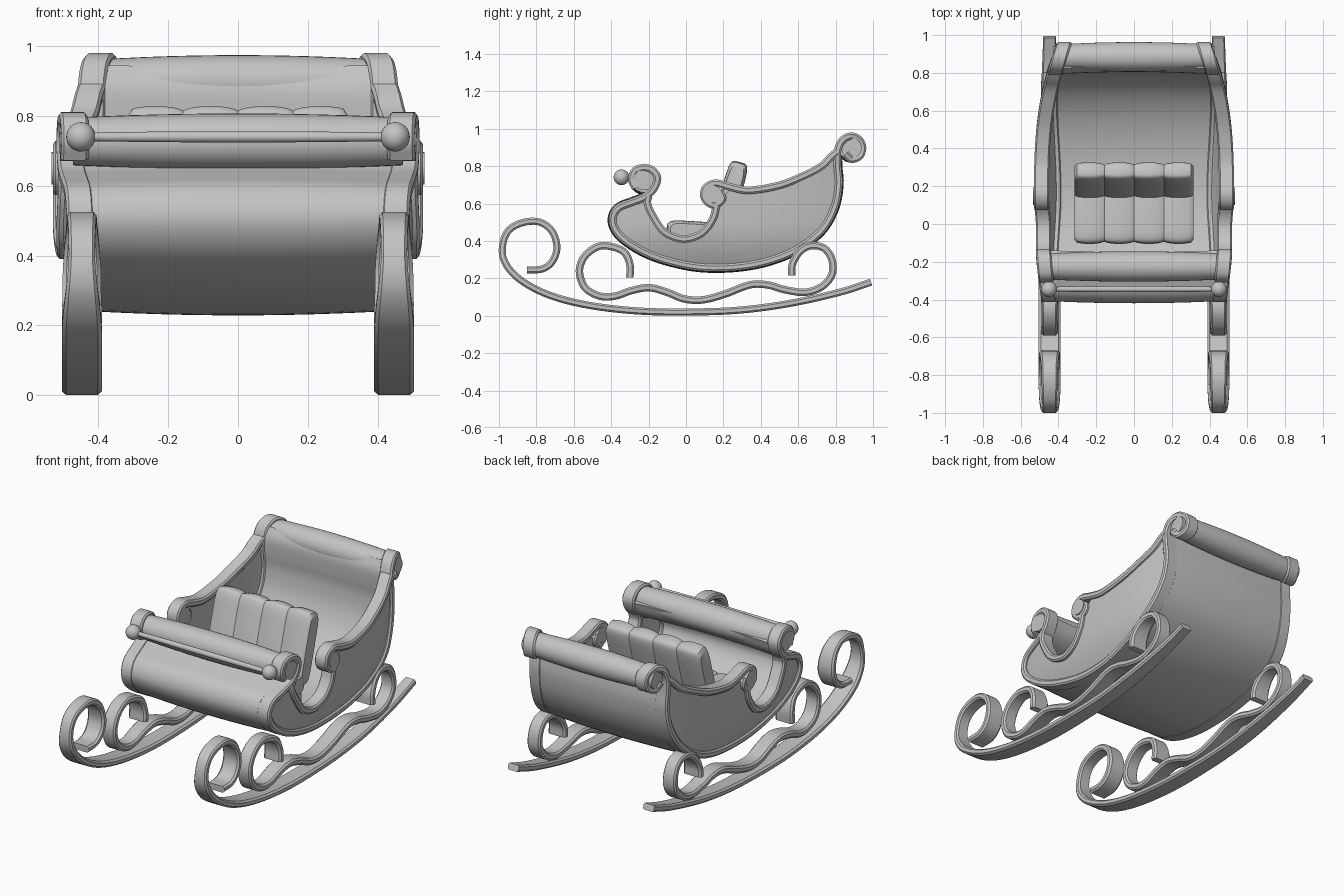
import bpy, bmesh, math
from mathutils import Vector

cube = bpy.data.objects.get("Cube")
if cube:
    bpy.data.objects.remove(cube, do_unlink=True)

grey = bpy.data.materials.new("plain_grey")
grey.use_nodes = True
GREY = (0.55, 0.55, 0.55, 1)
grey.diffuse_color = GREY
grey.node_tree.nodes["Principled BSDF"].inputs["Base Color"].default_value = GREY


def finish(name, bm, mirror=False, recalc=True):
    """Turn a bmesh into a smooth shaded, optionally mirrored object."""
    if recalc:
        bmesh.ops.recalc_face_normals(bm, faces=bm.faces)
    mesh = bpy.data.meshes.new(name)
    bm.to_mesh(mesh)
    bm.free()
    mesh.materials.append(grey)
    obj = bpy.data.objects.new(name, mesh)
    bpy.context.collection.objects.link(obj)
    if mirror:
        obj.modifiers.new("mirror", 'MIRROR').use_mirror_merge = False
    bpy.ops.object.select_all(action='DESELECT')
    obj.select_set(True)
    bpy.context.view_layer.objects.active = obj
    bpy.ops.object.shade_smooth_by_angle(angle=math.radians(35))
    return obj


def smooth(points, steps=5):
    """Catmull-Rom curve through (y, z) points."""
    p = [Vector(q) for q in points]
    p = [2 * p[0] - p[1]] + p + [2 * p[-1] - p[-2]]
    out = []
    for a, b, c, d in zip(p, p[1:], p[2:], p[3:]):
        for i in range(steps):
            t = i / steps
            out.append(b + (c - a) * t / 2 + (a - 2.5 * b + 2 * c - d / 2) * t * t
                       + (1.5 * (b - c) + (d - a) / 2) * t ** 3)
    return out + [p[-2]]


def loft(bm, rings):
    """Skin a list of closed rings and cap both ends."""
    rings = [[bm.verts.new(co) for co in ring] for ring in rings]
    for a, b in zip(rings, rings[1:]):
        for i in range(len(a)):
            j = (i + 1) % len(a)
            bm.faces.new((a[i], a[j], b[j], b[i]))
    bm.faces.new(rings[0])
    bm.faces.new(rings[-1])


def body_width(y, z):
    """Outer half width of the body: fullest amidships, tucked in below."""
    d = y - 0.1
    taper = 0.2 * d ** 3 if d > 0 else 0.16 * d * d
    return 0.53 - taper - 0.07 * max(0, (0.5 - z) * 4) ** 2


BAND = [(-1, -.5), (-.8, -1), (.8, -1), (1, -.5), (1, .5), (.8, 1), (-.8, 1), (-1, .5)]


def ribbon(name, points, thick, centre, width, section=BAND, mirror=True):
    """Sweep a section along a side-view path, with x centre and width rules."""
    path = smooth(points)
    rings = []
    for i, p in enumerate(path):
        t = (path[min(i + 1, len(path) - 1)] - path[max(i - 1, 0)]).normalized()
        n = Vector((-t.y, t.x)) * thick / 2
        x, w = centre(*p), width(i / (len(path) - 1), *p) / 2
        rings.append([(x + u * w, p.x + n.x * v, p.y + n.y * v) for u, v in section])
    bm = bmesh.new()
    loft(bm, rings)
    return finish(name, bm, mirror)


def bar(name, y, z, r, x0, x1, bow=0.0, mirror=False):
    """Round bar along x that swells by bow in the middle."""
    rings = []
    for i in range(13):
        u = i / 6 - 1
        rad = r + bow * (1 - u * u)
        x = x0 + (x1 - x0) * i / 12
        rings.append([(x, y + rad * math.cos(a), z + rad * math.sin(a))
                      for a in (k * math.tau / 32 for k in range(32))])
    bm = bmesh.new()
    loft(bm, rings)
    return finish(name, bm, mirror)


def cushion(name, y, z, depth, height, lean, half=0.315):
    """Soft block with four tufted rolls across its width."""
    def soft(v):
        return math.copysign(abs(v) ** 0.4, v)
    rings = []
    for i in range(49):
        u = i / 48
        puff = abs(math.sin(u * 4 * math.pi)) ** 0.6
        end = 0.93 if i in (0, 48) else 1
        a_size = (depth / 2 - 0.012 * (1 - puff)) * end
        b_size = (height / 2 - 0.012 * (1 - puff)) * end
        ring = []
        for k in range(32):
            ang = k * math.tau / 32
            a, b = a_size * soft(math.cos(ang)), b_size * soft(math.sin(ang))
            ring.append((half * (2 * u - 1), y + a * math.cos(lean) + b * math.sin(lean),
                         z - a * math.sin(lean) + b * math.cos(lean)))
        rings.append(ring)
    bm = bmesh.new()
    loft(bm, rings)
    return finish(name, bm)


# Side-view paths (y, z)
KEEL = [(.853, .864), (.885, .837), (.928, .853), (.944, .896), (.928, .939), (.885, .96),
        (.837, .939), (.81, .88), (.81, .794), (.816, .703), (.794, .58), (.725, .457),
        (.596, .356), (.436, .291), (.26, .26), (.07, .26), (-.11, .297), (-.243, .35),
        (-.345, .42), (-.388, .484), (-.388, .537), (-.356, .58), (-.29, .607),
        (-.222, .634), (-.174, .676), (-.152, .735), (-.179, .778), (-.222, .791),
        (-.27, .778), (-.291, .73), (-.27, .682)]
TOP = [(.81, .88), (.773, .848), (.725, .8), (.634, .751), (.5, .698), (.34, .671),
       (.243, .687), (.158, .709), (.104, .682), (.099, .628), (.147, .591), (.195, .623),
       (.18, .66)]
DOOR = [(.163, .59), (.142, .516), (.083, .441), (-.013, .41), (-.115, .447),
        (-.179, .537), (-.206, .6), (-.2, .64)]
RUNNER = [(.99, .18), (.82, .125), (.55, .065), (.285, .03), (.02, .02), (-.25, .025),
          (-.515, .055), (-.73, .11), (-.89, .195), (-.97, .29), (-.98, .38), (-.945, .46),
          (-.865, .5), (-.78, .5), (-.715, .45), (-.69, .365), (-.715, .29), (-.77, .25),
          (-.85, .245)]
SCROLL = [(-.3, .205), (-.3, .275), (-.33, .34), (-.4, .37), (-.47, .37), (-.54, .32),
          (-.57, .24), (-.54, .15), (-.46, .105), (-.38, .105), (-.29, .135), (-.195, .15),
          (-.1, .125), (-.01, .09), (.09, .085), (.205, .115), (.34, .165), (.435, .165),
          (.525, .14), (.635, .125), (.725, .155), (.78, .22), (.78, .3), (.74, .36),
          (.67, .375), (.61, .345), (.57, .28), (.565, .215)]

# Curved hull sheet, bowed slightly outward across its width
across = [i / 6 - 1 for i in range(13)]
sheet = [(u, 0.8 * (1 - u * u) - 1) for u in across]
sheet += [(u, 0.8 * (1 - u * u) + 1) for u in reversed(across)]
ribbon("hull", KEEL[6:26], 0.03, lambda y, z: 0,
       lambda f, y, z: 2 * body_width(y, z) - 0.08, sheet, mirror=False)

# Rims round the side panels
for label, path in (("keel_rim", KEEL), ("top_rim", TOP), ("door_rim", DOOR)):
    ribbon(label, path, 0.04, lambda y, z: body_width(y, z) - 0.04, lambda f, y, z: 0.08)

# Side panels: an outer and an inner skin, cut so they follow the body curve
outline = smooth(KEEL[7:24]) + smooth(DOOR[6::-1]) + smooth(TOP[6:0:-1])
for label, inset, facing in (("outer_panel", 0.018, 1), ("inner_panel", 0.062, -1)):
    bm = bmesh.new()
    verts = [bm.verts.new((0, p.x, p.y)) for p in outline]
    edges = [bm.edges.new((a, b)) for a, b in zip(verts, verts[1:] + verts[:1])]
    bmesh.ops.triangle_fill(bm, edges=edges, use_beauty=True)
    cuts = [((0, i / 12, 0), (0, 1, 0)) for i in range(-4, 10)]
    cuts += [((0, 0, i / 20), (0, 0, 1)) for i in range(6, 11)]
    for co, no in cuts:
        bmesh.ops.bisect_plane(bm, geom=bm.verts[:] + bm.edges[:] + bm.faces[:],
                               plane_co=co, plane_no=no)
    for v in bm.verts:
        v.co.x = body_width(v.co.y, v.co.z) - inset
    bm.normal_update()
    bmesh.ops.reverse_faces(bm, faces=[f for f in bm.faces if f.normal.x * facing < 0])
    finish(label, bm, mirror=True, recalc=False)

# Rolled ends of the hull, with bosses filling the rim curls
for label, y, z, r in (("back", .885, .896, .066), ("front", -.225, .727, .068)):
    w = body_width(y, z)
    bar(label + "_roll", y, z, r, 0.04 - w, w - 0.04, bow=0.012)
    bar(label + "_curl_boss", y, z, r - 0.012, w - 0.085, w - 0.004, mirror=True)
bar("armrest_boss", .147, .65, .046, 0.45, 0.534, mirror=True)

# Front rail with ball ends
bar("front_rail", -.345, .74, .012, -0.45, 0.45, bow=0.004)
bm = bmesh.new()
bmesh.ops.create_uvsphere(bm, u_segments=24, v_segments=16, radius=0.042)
bmesh.ops.translate(bm, verts=bm.verts, vec=(0.45, -.345, .74))
finish("rail_ball", bm, mirror=True)

# Seat
cushion("seat_back", .23, .62, .11, .42, 0.28)
cushion("seat_cushion", .045, .445, .3, .12, 0.06)
bm = bmesh.new()
bmesh.ops.create_cube(bm, size=1)
for v in bm.verts:
    v.co = (v.co.x * 0.56, 0.08 + v.co.y * 0.24, 0.34 + v.co.z * 0.14)
finish("seat_base", bm)


# Runners and their scrollwork, with widths that swell along the path
def widths(table):
    def width(f, y, z):
        s = f * (len(table) - 1)
        i = min(int(s), len(table) - 2)
        t = s - i
        t = t * t * (3 - 2 * t)
        return table[i] * (1 - t) + table[i + 1] * t
    return width


ribbon("runner", RUNNER, 0.038, lambda y, z: 0.447,
       widths([.07, .1, .115, .115, .075, .085, .11, .115]))
ribbon("runner_scroll", SCROLL, 0.04, lambda y, z: 0.447,
       widths([.115, .08, .09, .1, .1, .09, .08, .115]))
